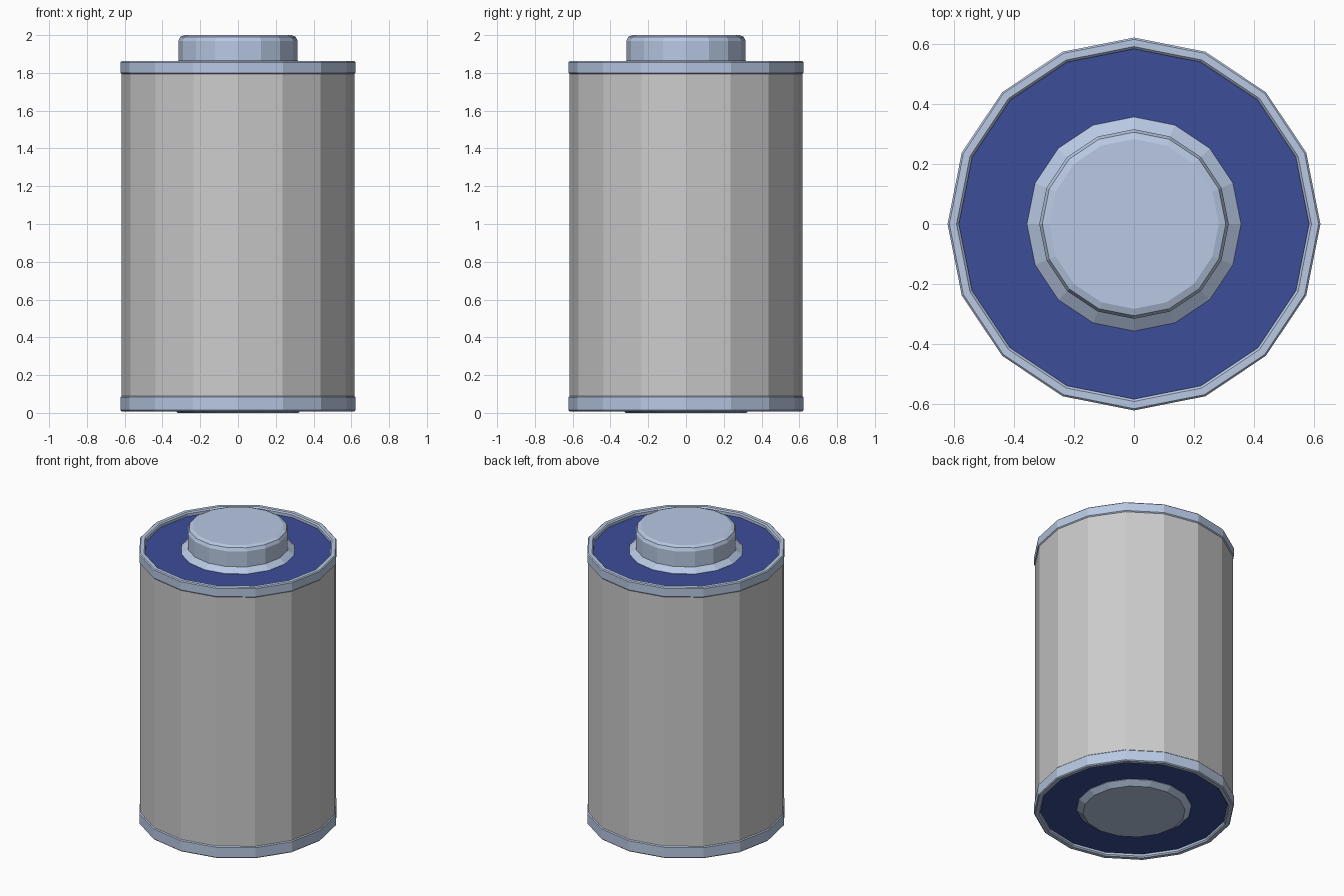
import bpy, bmesh
from math import cos, sin, tau

if "Cube" in bpy.data.objects:
    bpy.data.objects.remove(bpy.data.objects["Cube"])

SIDES = 16


def material(name, rgb):
    m = bpy.data.materials.new(name)
    m.diffuse_color = (*rgb, 1)
    m.use_nodes = True
    m.node_tree.nodes["Principled BSDF"].inputs["Base Color"].default_value = m.diffuse_color
    return m


def lathe(name, profile, mat=None, closed=False):
    """Spin an (r, z) profile into a flat-shaded 16-sided part; r = 0 closes to a flat cap."""
    bm = bmesh.new()
    rings = [[bm.verts.new((r * cos(tau * i / SIDES), r * sin(tau * i / SIDES), z))
              for i in range(SIDES)] for r, z in profile]
    pairs = list(zip(rings, rings[1:]))
    if closed:
        pairs.append((rings[-1], rings[0]))
    else:
        bm.faces.new(rings[0])
        bm.faces.new(rings[-1])
    for a, b in pairs:
        for i in range(SIDES):
            j = (i + 1) % SIDES
            bm.faces.new((a[i], a[j], b[j], b[i]))
    bmesh.ops.recalc_face_normals(bm, faces=bm.faces)
    mesh = bpy.data.meshes.new(name)
    bm.to_mesh(mesh)
    bm.free()
    ob = bpy.data.objects.new(name, mesh)
    bpy.context.collection.objects.link(ob)
    if mat:
        mesh.materials.append(mat)
    return ob


def rim(name, z0, z1, inner_z, mat):
    """Crimped ring; inner_z is the depth of the recessed plate."""
    out_z, in_z = (z1, z0) if inner_z > 0.9 else (z0, z1)
    s = 1 if out_z > in_z else -1
    lathe(name, [(0.612, in_z), (0.622, in_z + s * 0.01), (0.622, out_z - s * 0.006),
                 (0.616, out_z), (0.592, out_z), (0.584, out_z - s * 0.008),
                 (0.584, inner_z - s * 0.01), (0.60, inner_z - s * 0.01)], mat, closed=True)


steel = material("steel", (0.48, 0.58, 0.77))
blue = material("blue", (0.045, 0.075, 0.32))

# Wrapped body
lathe("body", [(0.616, 0.08), (0.616, 1.80)])

# Metal rims at both ends
rim("top_rim", 1.79, 1.862, 1.835, steel)
rim("bottom_rim", 0.008, 0.093, 0.03, steel)

# Recessed insulating plates
lathe("top_plate", [(0.595, 1.81), (0.595, 1.835)], blue)
lathe("bottom_plate", [(0.595, 0.03), (0.595, 0.06)], blue)

# Raised positive terminal with sloped foot and rounded top edge
lathe("top_terminal", [(0.357, 1.82), (0.357, 1.836), (0.316, 1.865), (0.316, 1.97),
                       (0.306, 1.991), (0.283, 2.0)], steel)

# Shallow negative terminal
lathe("bottom_terminal", [(0.318, 0.0), (0.357, 0.027), (0.357, 0.05)], steel)
